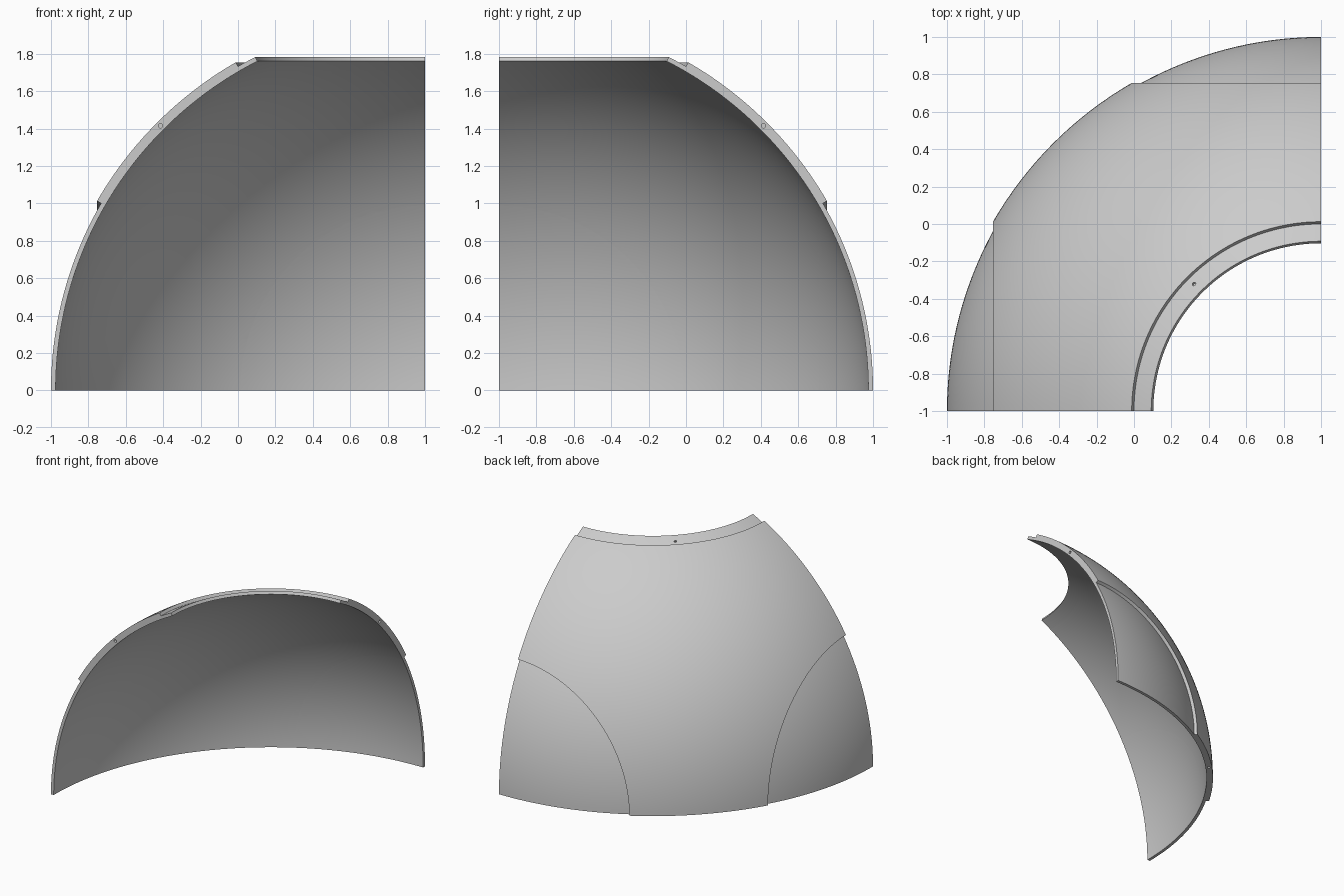
import bpy, bmesh, math
from mathutils import Vector

cube = bpy.data.objects.get("Cube")
if cube:
    bpy.data.objects.remove(cube)

CENTRE = Vector((1, -1, 0))      # centre of the sphere the shell belongs to
INNER, OUTER, RAISED = 1.975, 2.0, 2.025
CUT = math.cos(math.radians(30))  # round corner cuts
AXES = {"right": Vector((-1, 0, 0)), "back": Vector((0, 1, 0)), "top": Vector((0, 0, 1))}

grey = bpy.data.materials.new("light_grey")
grey.use_nodes = True
grey.diffuse_color = (0.6, 0.6, 0.6, 1)
grey.node_tree.nodes["Principled BSDF"].inputs["Base Color"].default_value = (0.6, 0.6, 0.6, 1)


def unit_patch():
    """Eighth of a unit sphere, open at the pole, scored along the corner circles."""
    bm = bmesh.new()
    arc = [math.radians(a) for a in range(27, 91)]
    verts = [bm.verts.new((-math.sin(a), 0, math.cos(a))) for a in arc]
    edges = [bm.edges.new(pair) for pair in zip(verts, verts[1:])]
    bmesh.ops.spin(bm, geom=verts + edges, cent=(0, 0, 0), axis=(0, 0, 1),
                   angle=-math.pi / 2, steps=90)
    for axis in AXES.values():
        bmesh.ops.bisect_plane(bm, geom=bm.verts[:] + bm.edges[:] + bm.faces[:],
                               dist=1e-5, plane_co=axis * CUT, plane_no=axis)
    for v in bm.verts:
        v.co.normalize()
    return bm


def region(face):
    mid = face.calc_center_median()
    for name, axis in AXES.items():
        if mid.dot(axis) > CUT:
            return name
    return "panel"


def shell_part(name, key, radius):
    """Keep one region of the patch and thicken it radially."""
    bm = unit_patch()
    bmesh.ops.delete(bm, geom=[f for f in bm.faces if region(f) != key], context='FACES')
    rim = [e for e in bm.edges if e.is_boundary]
    base = bm.verts[:]
    copy = bmesh.ops.duplicate(bm, geom=base + bm.edges[:] + bm.faces[:])
    twin = copy["vert_map"]
    for e in rim:
        a, b = e.verts
        bm.faces.new((a, b, twin[b], twin[a]))
    for v in base:
        twin[v].co = v.co * radius
    for v in base:
        v.co *= INNER
    bmesh.ops.recalc_face_normals(bm, faces=bm.faces[:])
    mesh = bpy.data.meshes.new(name)
    bm.to_mesh(mesh)
    bm.free()
    mesh.materials.append(grey)
    ob = bpy.data.objects.new(name, mesh)
    ob.location = CENTRE
    bpy.context.collection.objects.link(ob)
    activate(ob)
    bpy.ops.object.shade_smooth_by_angle(angle=math.radians(30))
    return ob


def activate(ob):
    bpy.ops.object.select_all(action='DESELECT')
    ob.select_set(True)
    bpy.context.view_layer.objects.active = ob


def drill(ob, spot, direction, radius, depth):
    """Blind pin hole cut into a part."""
    bpy.ops.mesh.primitive_cylinder_add(
        vertices=16, radius=radius, depth=2 * depth, location=CENTRE + spot,
        rotation=direction.to_track_quat('Z', 'Y').to_euler())
    cutter = bpy.context.object
    cutter.hide_render = True
    cutter.data.materials.append(grey)
    mod = ob.modifiers.new("pin_hole", 'BOOLEAN')
    mod.operation, mod.solver, mod.object = 'DIFFERENCE', 'EXACT', cutter
    activate(ob)
    bpy.ops.object.modifier_apply(modifier=mod.name)
    bpy.data.objects.remove(cutter)


# Raised main panel, the two thin lower corners and the ring around the opening
panel = shell_part("main_panel", "panel", RAISED)
shell_part("right_corner", "right", OUTER)
shell_part("back_corner", "back", OUTER)
ring = shell_part("top_ring", "top", OUTER)

# Alignment holes half way along each joining edge
right, back, top = AXES.values()
for u, v, normal in ((right, top, back), (back, top, right), (right, back, top)):
    drill(panel, (u + v).normalized() * OUTER, normal, 0.012, 0.05)

# Small hole in the ring
tilt = math.radians(28.7)
way = (right + back).normalized() * math.sin(tilt) + top * math.cos(tilt)
drill(ring, way * OUTER, way, 0.01, 0.017)
